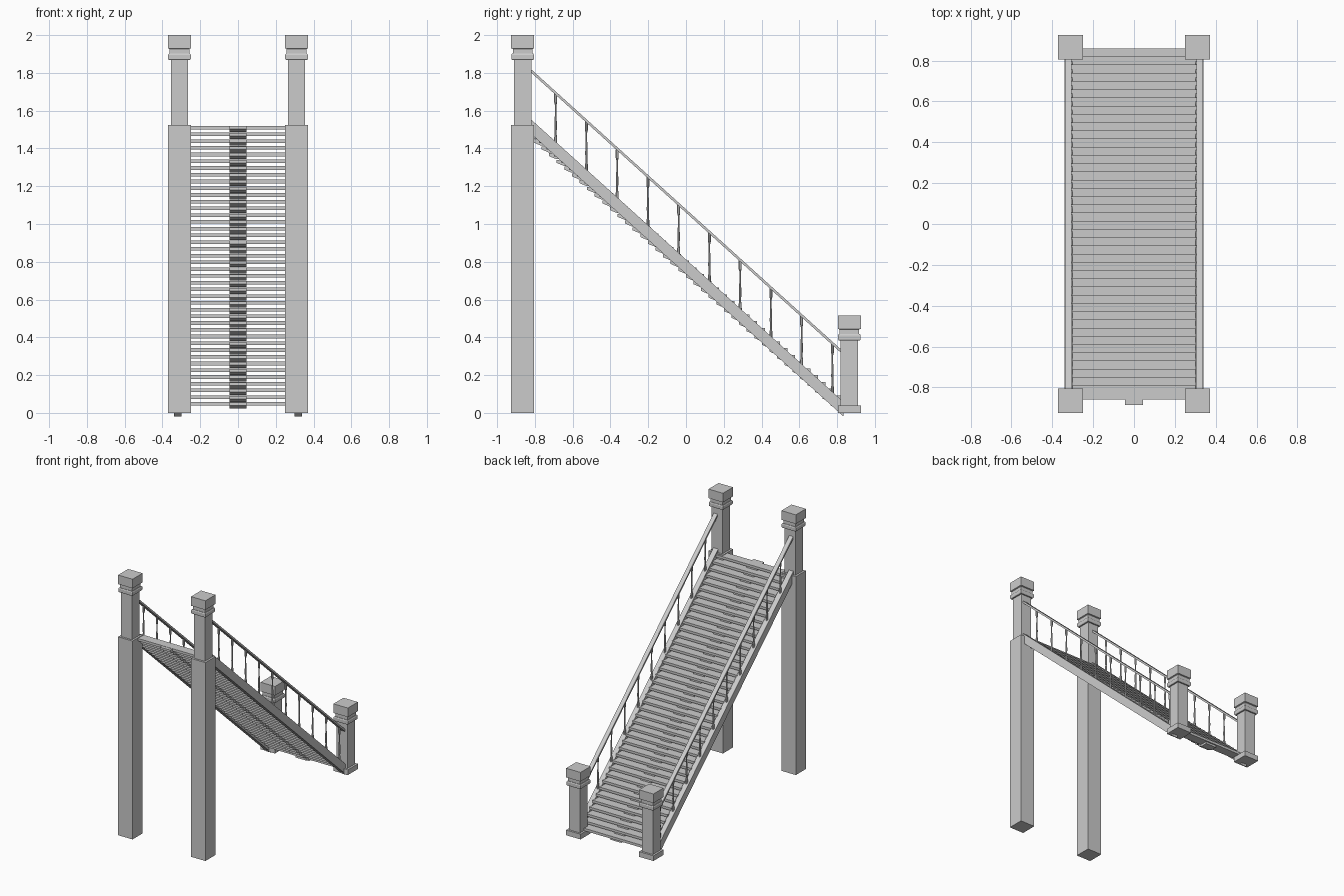
import bpy, bmesh
from mathutils import Matrix

if "Cube" in bpy.data.objects:
    bpy.data.objects.remove(bpy.data.objects["Cube"])

SLOPE = -0.904          # pitch of rail and stringers
STEPS = 42


def finish(name, bm):
    bmesh.ops.recalc_face_normals(bm, faces=bm.faces)
    me = bpy.data.meshes.new(name)
    bm.to_mesh(me)
    bm.free()
    ob = bpy.data.objects.new(name, me)
    bpy.context.collection.objects.link(ob)
    return ob


def box(bm, x0, x1, y0, y1, z0, z1):
    m = Matrix.Translation(((x0+x1)/2, (y0+y1)/2, (z0+z1)/2)) @ Matrix.Diagonal((x1-x0, y1-y0, z1-z0, 1))
    bmesh.ops.create_cube(bm, size=1, matrix=m)


def prism(bm, pts, x0, x1):
    """Extrude a y-z outline along x."""
    a = [bm.verts.new((x0, y, z)) for y, z in pts]
    b = [bm.verts.new((x1, y, z)) for y, z in pts]
    bm.faces.new(a)
    bm.faces.new(b[::-1])
    for i in range(len(pts)):
        j = (i + 1) % len(pts)
        bm.faces.new((a[i], b[i], b[j], a[j]))


def lathe_square(bm, cx, cy, rows, n=4, square=True):
    """Stack of rings given as (half width, z)."""
    rings = []
    for w, z in rows:
        if square:
            ring = [(-w, -w), (w, -w), (w, w), (-w, w)]
        else:
            h = w * 0.414
            ring = [(-h, -w), (h, -w), (w, -h), (w, h), (h, w), (-h, w), (-w, h), (-w, -h)]
        rings.append([bm.verts.new((cx + x, cy + y, z)) for x, y in ring])
    n = len(rings[0])
    for lo, hi in zip(rings, rings[1:]):
        for i in range(n):
            j = (i + 1) % n
            bm.faces.new((lo[i], lo[j], hi[j], hi[i]))
    bm.faces.new(rings[0][::-1])
    bm.faces.new(rings[-1])


# newel posts: base block, shaft, collar and cap
def newel(name, sx, y, base_top, top):
    bm = bmesh.new()
    s, c = 0.046, 0.061
    lathe_square(bm, sx * 0.31, y, [
        (c, 0), (c, base_top), (s, base_top), (s, top - 0.132),
        (0.056, top - 0.132), (0.06, top - 0.126), (0.06, top - 0.104), (0.056, top - 0.098),
        (0.052, top - 0.098), (0.052, top - 0.073), (c, top - 0.07), (c, top)])
    finish(name, bm)


for sx, side in ((-1, "left"), (1, "right")):
    newel("upper_newel_" + side, sx, -0.865, 1.525, 2.0)
    newel("lower_newel_" + side, sx, 0.865, 0.04, 0.515)

    # sloped stringer and handrail
    for name, z_top, thick, x0, x1 in (("stringer_", 0.812, 0.077, 0.30, 0.34),
                                       ("handrail_", 1.078, 0.018, 0.305, 0.338)):
        bm = bmesh.new()
        a, b = -0.835, 0.835
        za, zb = z_top + SLOPE * a, z_top + SLOPE * b
        prism(bm, [(a, za - thick), (b, zb - thick), (b, zb), (a, za)], sx * x0, sx * x1)
        finish(name + side, bm)

    # turned spindles
    bm = bmesh.new()
    for i in range(10):
        y = -0.69 + i * 0.1628
        lo, hi = 0.80 + SLOPE * y, 1.066 + SLOPE * y
        lathe_square(bm, sx * 0.32, y, [
            (0.008, lo), (0.008, lo + 0.035), (0.005, lo + 0.05), (0.0065, lo + 0.10), (0.004, lo + 0.17),
            (0.004, hi - 0.06), (0.008, hi - 0.045), (0.008, hi)], square=False)
    finish("spindles_" + side, bm)

# treads and the sawtooth spine that carries them
treads, spine = bmesh.new(), bmesh.new()
for i in range(STEPS):
    t = i / (STEPS - 1)
    y, z = -0.86 + 1.65 * t, 1.52 - 1.463 * t
    box(treads, -0.305, 0.305, y, y + 0.07, z - 0.019, z)
    prism(spine, [(y - 0.026, z - 0.002), (y - 0.026, z - 0.018), (y + 0.012, z - 0.034),
                  (y + 0.06, z - 0.034), (y + 0.06, z - 0.002)], -0.045, 0.045)
finish("treads", treads)
finish("centre_spine", spine)
